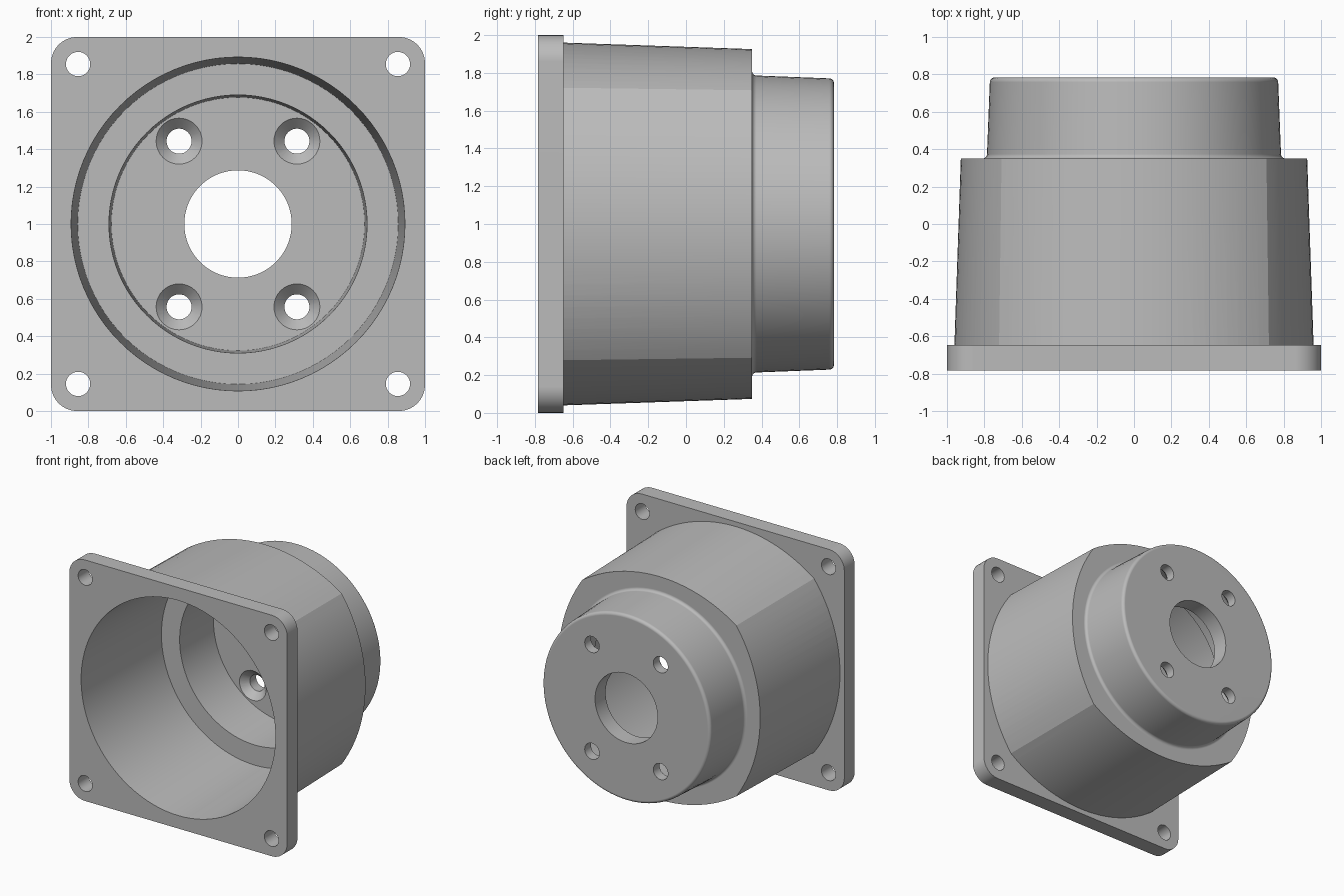
import bpy
import bmesh
from math import sin, cos, pi, asin, radians

cube = bpy.data.objects.get("Cube")
if cube:
    bpy.data.objects.remove(cube, do_unlink=True)

grey = bpy.data.materials.new("cast grey")
grey.use_nodes = True
colour = (0.5, 0.5, 0.5, 1)
grey.diffuse_color = colour
grey.node_tree.nodes["Principled BSDF"].inputs["Base Color"].default_value = colour

FRONT, BACK, MID = -0.783, 0.783, 1.0
FLANGE_BACK, SHOULDER, STEP, FLOOR = -0.648, 0.35, 0.22, 0.645


def loft(name, rings):
    """Closed solid through matching rings of points."""
    bm = bmesh.new()
    loops = [[bm.verts.new(p) for p in ring] for ring in rings]
    n = len(loops[0])
    for a, b in zip(loops, loops[1:]):
        for i in range(n):
            j = (i + 1) % n
            bm.faces.new((a[i], a[j], b[j], b[i]))
    bm.faces.new(loops[0])
    bm.faces.new(loops[-1])
    bmesh.ops.recalc_face_normals(bm, faces=bm.faces)
    mesh = bpy.data.meshes.new(name)
    bm.to_mesh(mesh)
    bm.free()
    mesh.materials.append(grey)
    ob = bpy.data.objects.new(name, mesh)
    bpy.context.collection.objects.link(ob)
    return ob


def lathe(name, profile, x=0, z=0, n=32):
    """Revolve (radius, y) pairs about an axis along y."""
    return loft(name, [[(x + r * cos(2 * pi * i / n), y, MID + z + r * sin(2 * pi * i / n))
                        for i in range(n)] for r, y in profile])


def arc(cr, cy, radius, start, end, steps=8):
    """Points of a rounded profile corner, angles in degrees."""
    angles = [radians(start + (end - start) * i / steps) for i in range(steps + 1)]
    return [(cr + radius * cos(a), cy + radius * sin(a)) for a in angles]


def combine(target, other, operation):
    mod = target.modifiers.new(operation.title(), "BOOLEAN")
    mod.operation, mod.solver, mod.object = operation, "EXACT", other
    bpy.ops.object.select_all(action="DESELECT")
    bpy.context.view_layer.objects.active = target
    target.select_set(True)
    bpy.ops.object.modifier_apply(modifier=mod.name)
    bpy.data.objects.remove(other, do_unlink=True)


def flange_ring(y, radius=0.14):
    c = 1 - radius
    ring = []
    for k, (sx, sz) in enumerate([(1, 1), (-1, 1), (-1, -1), (1, -1)]):
        ring += [(x, y, MID + z) for x, z in arc(sx * c, sz * c, radius, 90 * k, 90 * k + 90)]
    return ring


def bulged_ring(y, apex, corner, steps=24):
    """Square with four outward bowed sides meeting at crisp corners."""
    rise = apex - corner
    radius = (corner ** 2 + rise ** 2) / (2 * rise)
    half = asin(corner / radius)
    ring = []
    for k in range(4):
        for i in range(steps):
            a = -half + 2 * half * i / steps
            u, v = apex - radius + radius * cos(a), radius * sin(a)
            c, s = cos(k * pi / 2), sin(k * pi / 2)
            ring.append((u * c - v * s, y, MID + u * s + v * c))
    return ring


# Square mounting flange
housing = loft("housing", [flange_ring(FRONT), flange_ring(FLANGE_BACK)])

# Tapered body with bowed sides
body = loft("body", [bulged_ring(FLANGE_BACK - 0.05, 0.962, 0.722),
                     bulged_ring(SHOULDER, 0.926, 0.708)])
combine(housing, body, "UNION")

# Round boss with a filleted root and rounded rim
boss = lathe("boss", [(0.81, SHOULDER - 0.05)]
             + arc(0.81, SHOULDER + 0.024, 0.024, 270, 180)
             + arc(0.746, BACK - 0.025, 0.025, 0, 90), n=96)
combine(housing, boss, "UNION")

# Stepped cavity with the central bore
cavity = lathe("cavity", [(0.895, FRONT - 0.07), (0.857, STEP), (0.69, STEP),
                          (0.677, FLOOR), (0.287, FLOOR), (0.287, BACK + 0.1)], n=96)
combine(housing, cavity, "DIFFERENCE")

# Flange holes and countersunk screw holes
for sx in (-1, 1):
    for sz in (-1, 1):
        hole = lathe("flange_hole", [(0.065, FRONT - 0.1), (0.065, FLANGE_BACK + 0.1)],
                     sx * 0.855, sz * 0.855)
        combine(housing, hole, "DIFFERENCE")
        screw = lathe("screw_hole", [(0.123, FLOOR - 0.04), (0.123, FLOOR),
                                     (0.067, FLOOR + 0.056), (0.067, BACK + 0.1)],
                      sx * 0.315, sz * 0.443)
        combine(housing, screw, "DIFFERENCE")

# Smooth curved walls, crisp edges
bpy.ops.object.shade_smooth_by_angle(angle=radians(15))
weighted = housing.modifiers.new("Weighted normals", "WEIGHTED_NORMAL")
weighted.keep_sharp = True
